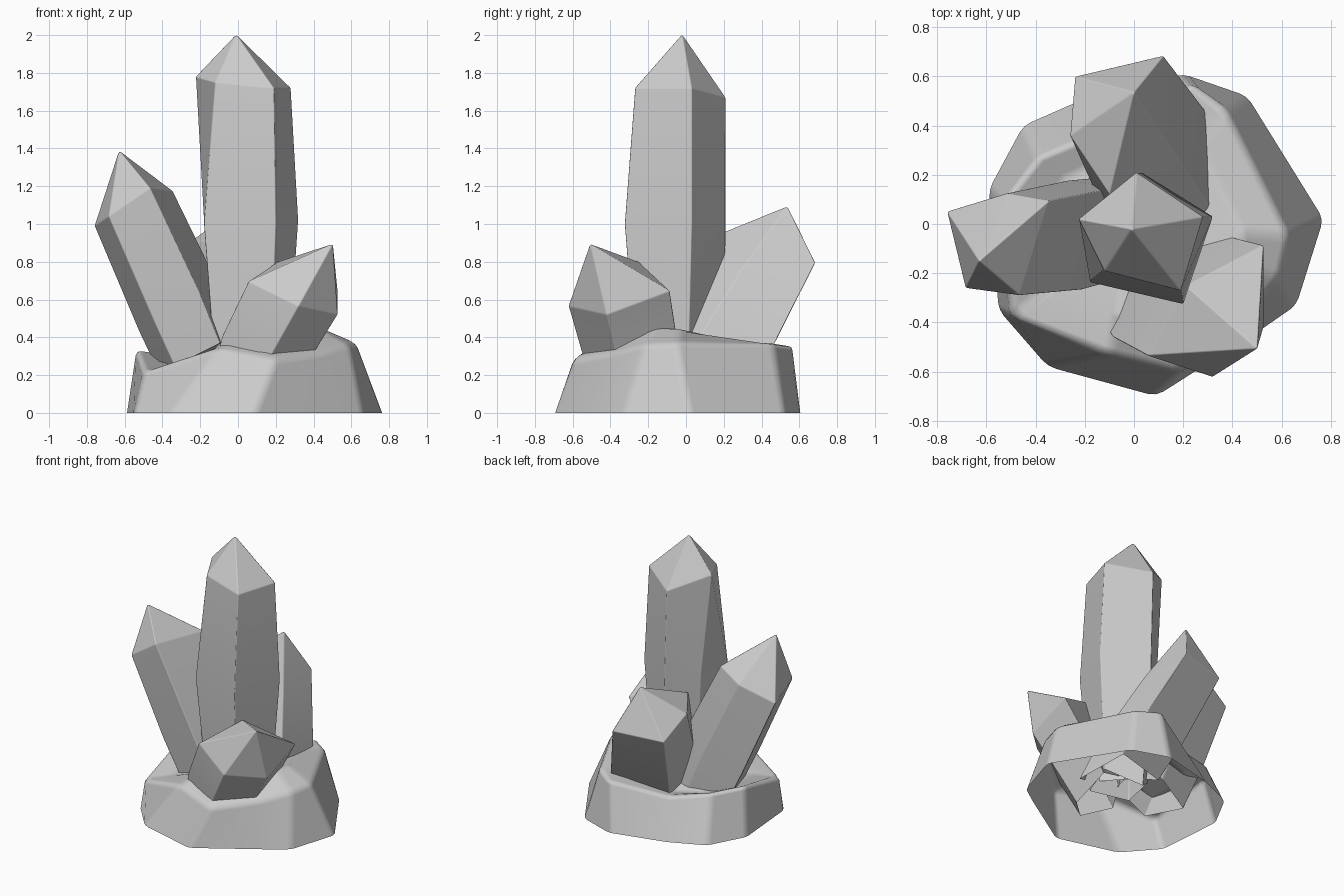
import bpy, bmesh
from mathutils import Vector

cube = bpy.data.objects.get("Cube")
if cube:
    bpy.data.objects.remove(cube)

stone = bpy.data.materials.new("grey stone")
stone.use_nodes = True
grey = (0.6, 0.6, 0.6, 1)
stone.diffuse_color = grey
stone.node_tree.nodes["Principled BSDF"].inputs["Base Color"].default_value = grey


def loft(name, rings, cap, bevel):
    """Skin rings from bottom to top, close with a point, soften the edges."""
    bm = bmesh.new()
    loops = [[bm.verts.new(p) for p in ring] for ring in rings]
    n = len(loops[0])
    for low, high in zip(loops, loops[1:]):
        for i in range(n):
            j = (i + 1) % n
            bm.faces.new((low[i], low[j], high[j], high[i]))
    tip = bm.verts.new(cap)
    for i in range(n):
        bm.faces.new((loops[-1][i], loops[-1][(i + 1) % n], tip))
    bmesh.ops.recalc_face_normals(bm, faces=bm.faces)
    mesh = bpy.data.meshes.new(name)
    bm.to_mesh(mesh)
    bm.free()
    mesh.materials.append(stone)
    mesh.polygons.foreach_set("use_smooth", [True] * len(mesh.polygons))
    obj = bpy.data.objects.new(name, mesh)
    bpy.context.collection.objects.link(obj)
    mod = obj.modifiers.new("soft edges", "BEVEL")
    mod.width = bevel
    mod.segments = 2
    mod.limit_method = "ANGLE"
    mod.angle_limit = 0.2
    mod.harden_normals = True


def slide(ring, shift, scale):
    """Copy of a ring, moved and scaled about its own centre."""
    ring = [Vector(p) for p in ring]
    centre = sum(ring, Vector()) / len(ring)
    return [centre + Vector(shift) + (p - centre) * scale for p in ring]


def leaning_crystal(name, tip, shoulder, shift, waist_scale, foot_shift, foot_scale):
    """Five sided crystal: pointed tip, shoulder ring, waist ring, buried foot."""
    waist = slide(shoulder, shift, waist_scale)
    loft(name, [slide(waist, foot_shift, foot_scale), waist, shoulder], tip, 0.006)


# Tall crystal with a slightly twisted, wider waist
main_waist = [(0.03, 0.21, 0.88), (0.32, 0.03, 1.02), (0.2, -0.325, 1.0),
              (-0.18, -0.236, 1.0), (-0.16, 0.05, 1.05)]
main_shoulder = [(0.01, 0.21, 1.67), (0.28, 0.03, 1.72), (0.19, -0.27, 1.72),
                 (-0.12, -0.19, 1.75), (-0.225, 0.02, 1.78)]
loft("main_crystal", [slide(main_waist, (0.01, 0, -0.86), 0.75), main_waist, main_shoulder],
     (-0.01, -0.02, 2.005), 0.006)

leaning_crystal("left_crystal", (-0.63, -0.15, 1.39),
                [(-0.685, -0.26, 1.04), (-0.465, -0.29, 1.19), (-0.345, 0.095, 1.175),
                 (-0.515, 0.125, 1.09), (-0.76, 0.05, 0.99)],
                (0.25, 0.04, -0.55), 1.07, (0.18, 0.03, -0.42), 0.93)

leaning_crystal("rear_crystal", (0, 0.537, 1.095),
                [(-0.24, 0.6, 0.775), (0.12, 0.685, 0.795), (0.16, 0.3, 0.77),
                 (-0.1, 0.12, 0.925), (-0.26, 0.36, 0.9)],
                (0.14, -0.25, -0.42), 1.13, (0.08, -0.14, -0.27), 0.93)

leaning_crystal("front_crystal", (0.502, -0.507, 0.895),
                [(0.055, -0.535, 0.695), (0.32, -0.622, 0.565), (0.527, -0.42, 0.52),
                 (0.527, -0.085, 0.645), (0.21, -0.25, 0.8)],
                (-0.16, 0.065, -0.29), 0.93, (-0.08, 0.06, -0.22), 0.9)

# Open bottomed rock: ground ring, uneven rim, then a sloping top
ground = [(0.77, 0.02), (0.66, -0.33), (0.53, -0.42), (0.09, -0.7),
          (-0.35, -0.58), (-0.55, -0.35), (-0.59, 0.14), (-0.45, 0.4),
          (-0.2, 0.51), (0.2, 0.61), (0.46, 0.52)]
rim = [(0.63, -0.05, 0.37), (0.59, -0.22, 0.36), (0.45, -0.38, 0.32),
       (0.2, -0.6, 0.28), (-0.1, -0.53, 0.34), (-0.5, -0.38, 0.22),
       (-0.54, 0.08, 0.34), (-0.39, 0.27, 0.32), (-0.13, 0.38, 0.27),
       (0.24, 0.57, 0.36), (0.38, 0.46, 0.37)]
inner = [(x * 0.7, y * 0.7, 0.14 + 0.6 * z + 0.13 * x - 0.1 * y) for x, y, z in rim]
loft("rock_base", [[(x, y, 0) for x, y in ground], rim, inner],
     (0, 0, 0.34), 0.03)
